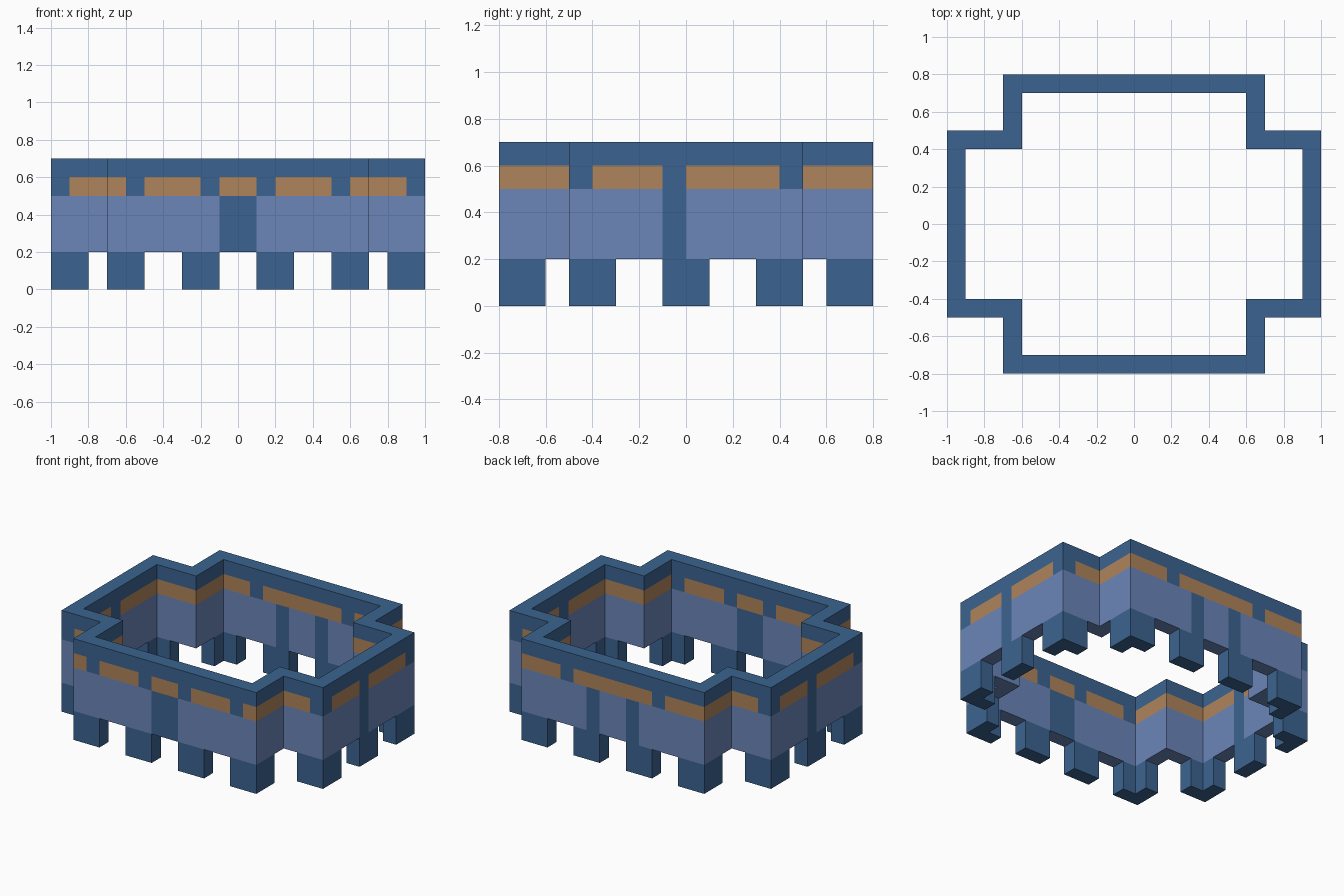
import bpy, bmesh, math

if "Cube" in bpy.data.objects:
    bpy.data.objects.remove(bpy.data.objects["Cube"])

U = 0.1                                   # plan module
LEVELS = [0.0, 0.2, 0.5, 0.6, 0.7]        # leg, base, band, rim


def material(name, rgb):
    m = bpy.data.materials.new(name)
    m.diffuse_color = (*rgb, 1)
    m.use_nodes = True
    m.node_tree.nodes["Principled BSDF"].inputs["Base Color"].default_value = m.diffuse_color
    return m


MATS = [material("dark_blue", (0.044, 0.127, 0.28)),
        material("light_blue", (0.145, 0.238, 0.485)),
        material("tan", (0.43, 0.232, 0.106))]
DARK, LIGHT, TAN = 0, 1, 2


def in_cross(x, y, inset):
    x, y = abs(x) + inset, abs(y) + inset
    return (x < 0.7 and y < 0.8) or (x < 1.0 and y < 0.5)


def is_leg(x, y):
    a, b = abs(x), abs(y)
    if b > 0.7:                           # front and back runs
        return 0.1 < a < 0.3 or a > 0.5
    if a > 0.9:                           # end runs
        return b < 0.1 or b > 0.3
    return b > 0.6 or a > 0.8             # returns of the corner legs


# Cells of the cross-shaped ring; level 0 holds the legs
cells = set()
for i in range(-10, 10):
    for j in range(-8, 8):
        x, y = (i + 0.5) * U, (j + 0.5) * U
        if in_cross(x, y, 0) and not in_cross(x, y, 0.1):
            cells |= {(i, j, k) for k in (1, 2, 3)}
            if is_leg(x, y):
                cells.add((i, j, 0))


def wall_colour(c, n):
    """Painted panels: light base, tan band, dark posts and rim."""
    if n.z > 0.5 or c.z > 0.6:
        return DARK
    if n.z < -0.5:
        return LIGHT
    a, base, band = abs(c.x), True, True
    if abs(n.y) > 0.5:
        if c.y < -0.65:                   # front run
            base = a > 0.1
            band = a < 0.1 or 0.2 < a < 0.5 or a > 0.6
        elif c.y > 0.65:                  # back run
            base = not 0.1 < a < 0.2
            band = a < 0.3 or a > 0.4
        else:                             # short shoulders
            band = a < 0.9
    elif a > 0.85:                        # end runs
        t = c.y * (1 if n.x > 0 else -1)
        base = not -0.1 < t < 0
        band = -0.4 < t < -0.1 or 0 < t < 0.4
    if c.z < 0.5:
        return LIGHT if base else DARK
    return TAN if band else DARK


# Cell sides: neighbour offset and corner order
SIDES = {(1, 0, 0): [(1, 0, 0), (1, 1, 0), (1, 1, 1), (1, 0, 1)],
         (-1, 0, 0): [(0, 1, 0), (0, 0, 0), (0, 0, 1), (0, 1, 1)],
         (0, 1, 0): [(1, 1, 0), (0, 1, 0), (0, 1, 1), (1, 1, 1)],
         (0, -1, 0): [(0, 0, 0), (1, 0, 0), (1, 0, 1), (0, 0, 1)],
         (0, 0, 1): [(0, 0, 1), (1, 0, 1), (1, 1, 1), (0, 1, 1)],
         (0, 0, -1): [(0, 1, 0), (1, 1, 0), (1, 0, 0), (0, 0, 0)]}


def build(name, part, colour):
    bm, verts = bmesh.new(), {}
    for i, j, k in sorted(part):
        for (dx, dy, dz), corners in SIDES.items():
            if (i + dx, j + dy, k + dz) in cells:
                continue
            loop = []
            for p, q, r in corners:
                key = (i + p, j + q, k + r)
                if key not in verts:
                    verts[key] = bm.verts.new((key[0] * U, key[1] * U, LEVELS[key[2]]))
                loop.append(verts[key])
            f = bm.faces.new(loop)
            f.normal_update()
            f.material_index = colour(f.calc_center_median(), f.normal)
    # Merge flat areas of one colour into clean panels
    bmesh.ops.dissolve_limit(bm, angle_limit=math.radians(1), verts=bm.verts[:],
                             edges=bm.edges[:], delimit={'MATERIAL'})
    mesh = bpy.data.meshes.new(name)
    bm.to_mesh(mesh)
    bm.free()
    for m in MATS:
        mesh.materials.append(m)
    bpy.context.collection.objects.link(bpy.data.objects.new(name, mesh))


build("wall_ring", {c for c in cells if c[2] > 0}, wall_colour)
build("legs", {c for c in cells if c[2] == 0}, lambda c, n: DARK)
